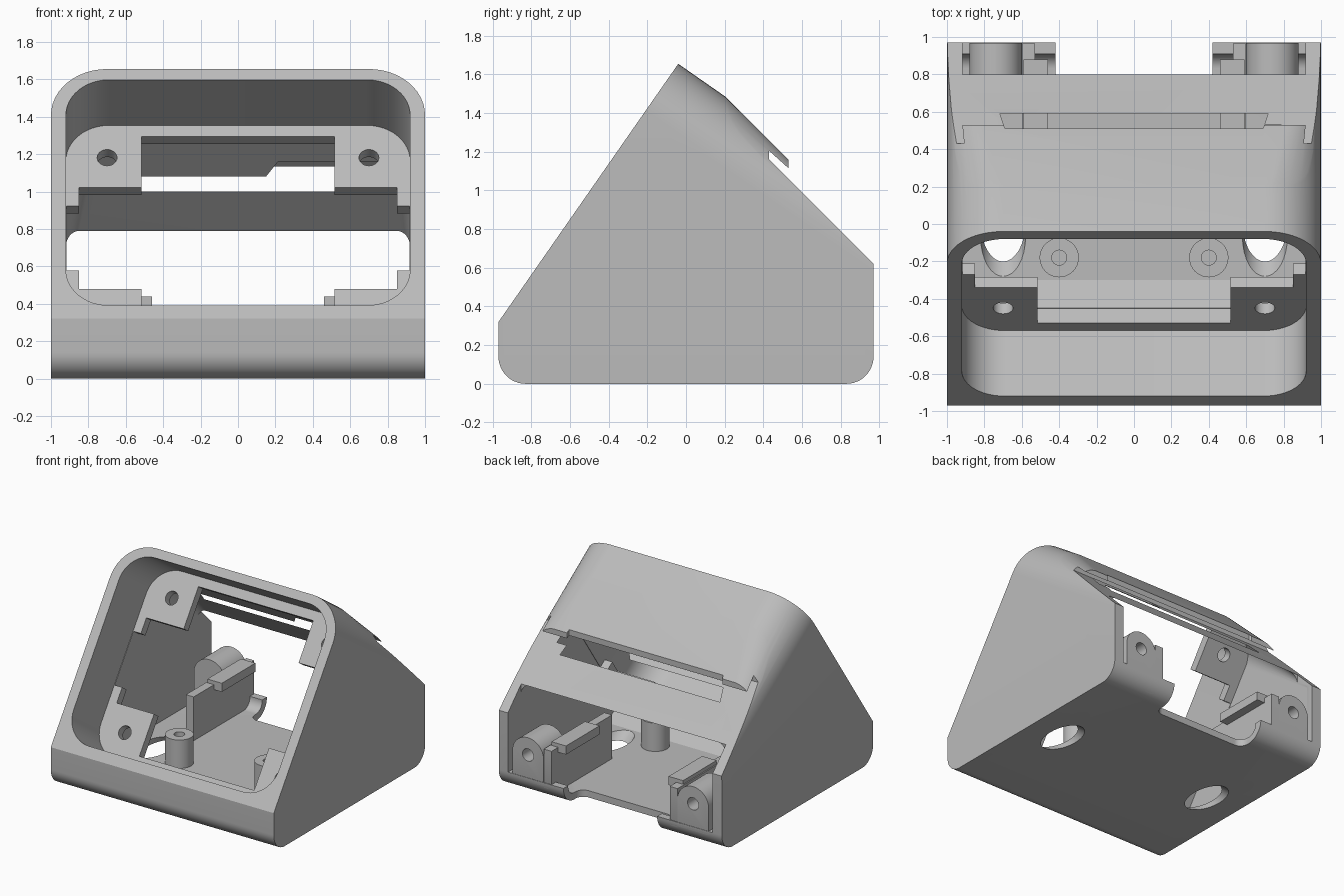
import bpy, bmesh, math
from mathutils import Vector

if "Cube" in bpy.data.objects:
    bpy.data.objects.remove(bpy.data.objects["Cube"])

GREY = (0.5, 0.5, 0.5, 1)
mat = bpy.data.materials.new("grey plastic")
mat.use_nodes = True
mat.diffuse_color = GREY
mat.node_tree.nodes["Principled BSDF"].inputs["Base Color"].default_value = GREY

# Working frames: origin and three axes (profile across, profile up, depth)
X, Y, Z = Vector((1, 0, 0)), Vector((0, 1, 0)), Vector((0, 0, 1))
U = Vector((0, 0.93, 1.335)).normalized()
W = Vector((0, U.z, -U.y))
FACE = (Vector((0, -0.97, 0.32)), X, U, W)
ROOF = (Vector(), X, (Y + Z).normalized(), (Y - Z).normalized())
SIDE = (Vector(), Y, Z, X)
PLAN = (Vector(), X, Y, Z)
BACK = (Vector(), X, Z, Y)


def fillet(corners, steps=12):
    """Polygon from (x, y, radius) corners, rounding those with a radius."""
    pts, n = [], len(corners)
    for i, (x, y, r) in enumerate(corners):
        p = Vector((x, y))
        if r == 0:
            pts.append(p)
            continue
        a = (Vector(corners[i - 1][:2]) - p).normalized()
        b = (Vector(corners[(i + 1) % n][:2]) - p).normalized()
        half = a.angle(b) / 2
        centre = p + (a + b).normalized() * r / math.sin(half)
        start = p + a * r / math.tan(half) - centre
        end = p + b * r / math.tan(half) - centre
        sweep = start.angle(end)
        for k in range(steps + 1):
            t = k / steps
            pts.append(centre + (start * math.sin((1 - t) * sweep)
                                 + end * math.sin(t * sweep)) / math.sin(sweep))
    return pts


def plain(*pts):
    return [Vector(p) for p in pts]


def circle(x, y, r, n=32):
    return [Vector((x + r * math.cos(math.tau * i / n),
                    y + r * math.sin(math.tau * i / n))) for i in range(n)]


def loft(name, frame, sections):
    """Solid through (outline, depth) sections of equal point count."""
    o, a, b, c = frame
    bm = bmesh.new()
    rings = [[bm.verts.new(o + a * p[0] + b * p[1] + c * d) for p in pts]
             for pts, d in sections]
    for r0, r1 in zip(rings, rings[1:]):
        for i in range(len(r0)):
            bm.faces.new((r0[i - 1], r0[i], r1[i], r1[i - 1]))
    bm.faces.new(rings[0])
    bm.faces.new(rings[-1])
    bmesh.ops.recalc_face_normals(bm, faces=bm.faces)
    mesh = bpy.data.meshes.new(name)
    bm.to_mesh(mesh)
    bm.free()
    mesh.materials.append(mat)
    obj = bpy.data.objects.new(name, mesh)
    bpy.context.scene.collection.objects.link(obj)
    return obj


def prism(name, frame, pts, d0, d1):
    return loft(name, frame, [(pts, d0), (pts, d1)])


def combine(obj, other, op="DIFFERENCE"):
    """Apply a boolean and remove the tool object."""
    mod = obj.modifiers.new("cut", "BOOLEAN")
    mod.operation, mod.object, mod.solver = op, other, "EXACT"
    deps = bpy.context.evaluated_depsgraph_get()
    mesh = bpy.data.meshes.new_from_object(obj.evaluated_get(deps))
    obj.modifiers.clear()
    obj.data = mesh
    bpy.data.objects.remove(other)
    return obj


def arch_tube(half, top, r):
    """Outline in the face plane with rounded upper corners."""
    return fillet([(-half, -2, 0), (half, -2, 0), (half, top, r), (-half, top, r)])


def roof_solid(half, height, radii):
    v = height / math.sqrt(2)
    return loft("roof_form", ROOF, [
        (fillet([(-half, -2, 0), (half, -2, 0), (half, v, r), (-half, v, r)]), s)
        for r, s in zip(radii, (-3, -0.93, 0.18, 1.5))])


def side_form():
    tip = FACE[0] + U * 2.4
    return prism("side_form", SIDE, fillet([
        (-0.97, 0.32, 0), (-0.97, 0, 0.14), (0.97, 0, 0.14),
        (0.97, tip.z, 0), (tip.y, tip.z, 0)]), -1.2, 1.2)


# Outer shell: tilted rounded tube, sloping roof and side outline intersected
shell = prism("case_shell", FACE, arch_tube(1, 1.627, 0.3), -0.5, 3)
combine(shell, roof_solid(1.002, 1.69, (0.3, 0.3, 0.06, 0.02)), "INTERSECT")
combine(shell, side_form(), "INTERSECT")

# Inner cavity behind the mounting flange
cavity = prism("cavity", FACE, arch_tube(0.922, 1.557, 0.23), 0.497, 3)
combine(cavity, roof_solid(0.92, 1.59, (0.23, 0.23, 0.04, 0.02)), "INTERSECT")
combine(cavity, prism("cavity_side", SIDE, fillet([
    (-0.7, 0.17, 0), (-0.47, 0.17, 0), (-0.3, 0.055, 0),
    (0.91, 0.055, 0.08), (0.91, 2, 0), (-0.7, 2, 0)]), -1.1, 1.1), "INTERSECT")
combine(shell, cavity)

# Front recess with rounded corners
H, LOW, TOP = 0.92, 0.087, 1.557
combine(shell, prism("recess", FACE, fillet([
    (-H, LOW, 0.23), (H, LOW, 0.23), (H, TOP, 0.23), (-H, TOP, 0.23)]), -0.2, 0.427))

# Stepped window through the flange, leaving four corner tabs
MID = (LOW + TOP) / 2
quarter = [(0.917, 0.21), (0.85, 0.21), (0.85, 0.332), (0.515, 0.332), (0.515, 0.662)]
upper = quarter + [(-x, u) for x, u in reversed(quarter)]
outline = upper + [(-x, -u) for x, u in upper]
combine(shell, prism("window", FACE, plain(*[(x, MID + u) for x, u in outline]), 0.4, 0.52))

# Screw holes in the tabs and slanted access holes in the floor
for x in (-0.7, 0.7):
    for u in (MID - 0.525, MID + 0.525):
        combine(shell, prism("screw_hole", FACE, circle(x, u, 0.053), 0.4, 0.52))
    combine(shell, prism("access_hole", FACE, circle(x, MID - 0.525, 0.12), 0.62, 1.7))

# Rear opening with a thin lip under the roof edge
combine(shell, prism("rear_opening", SIDE, plain(
    (0.43, 1.205), (0.53, 1.115), (0.53, 1.5), (1.3, 1.5), (1.3, 0.29), (0.43, 1.16)),
    -1.2, 1.2))
combine(shell, prism("lip_trim", PLAN, plain(
    (-0.72, 0.6), (-0.69, 0.51), (0.69, 0.51), (0.72, 0.6)), 1, 1.4))
combine(shell, prism("back_opening", PLAN, plain(
    (-0.918, 0.8), (0.918, 0.8), (0.918, 1.2), (-0.918, 1.2)), 0.14, 1))
combine(shell, prism("floor_notch", PLAN, fillet([
    (-0.42, 0.745, 0.07), (0.42, 0.745, 0.07), (0.42, 1.2, 0), (-0.42, 1.2, 0)]), -0.1, 0.5))

parts = [shell]
for side, label in ((1, "left"), (-1, "right")):
    # Board standoff
    post = prism(label + "_standoff", PLAN, circle(side * 0.4, -0.18, 0.105), 0.03, 0.285)
    combine(post, prism("bore", PLAN, circle(side * 0.4, -0.18, 0.04), 0.1, 0.4))

    # Arched rear screw lug
    cx = side * 0.74
    lug = prism(label + "_screw_lug", BACK, fillet([
        (cx - 0.14, 0.02, 0), (cx + 0.14, 0.02, 0),
        (cx + 0.14, 0.465, 0.139), (cx - 0.14, 0.465, 0.139)]), 0.69, 0.967)
    combine(lug, prism("bore", BACK, circle(cx, 0.325, 0.05), 0.75, 1.1))
    combine(lug, side_form(), "INTERSECT")

    # Guide rail with an inward ledge
    a, b, c = (side * v for v in (0.46, 0.53, 0.6))
    rail = prism(label + "_rail", BACK, plain(
        (b, 0.02), (c, 0.02), (c, 0.41), (b, 0.41)), 0.19, 0.965)
    combine(rail, side_form(), "INTERSECT")
    ledge = prism(label + "_rail_ledge", BACK, plain(
        (a, 0.37), (c - side * 0.01, 0.37), (c - side * 0.01, 0.44), (a, 0.44)), 0.45, 0.88)
    parts += [post, lug, rail, ledge]

# Smooth the rounded surfaces, keeping edges sharp
bpy.ops.object.select_all(action="DESELECT")
for obj in parts:
    obj.select_set(True)
bpy.context.view_layer.objects.active = shell
bpy.ops.object.shade_smooth_by_angle(angle=math.radians(25))
